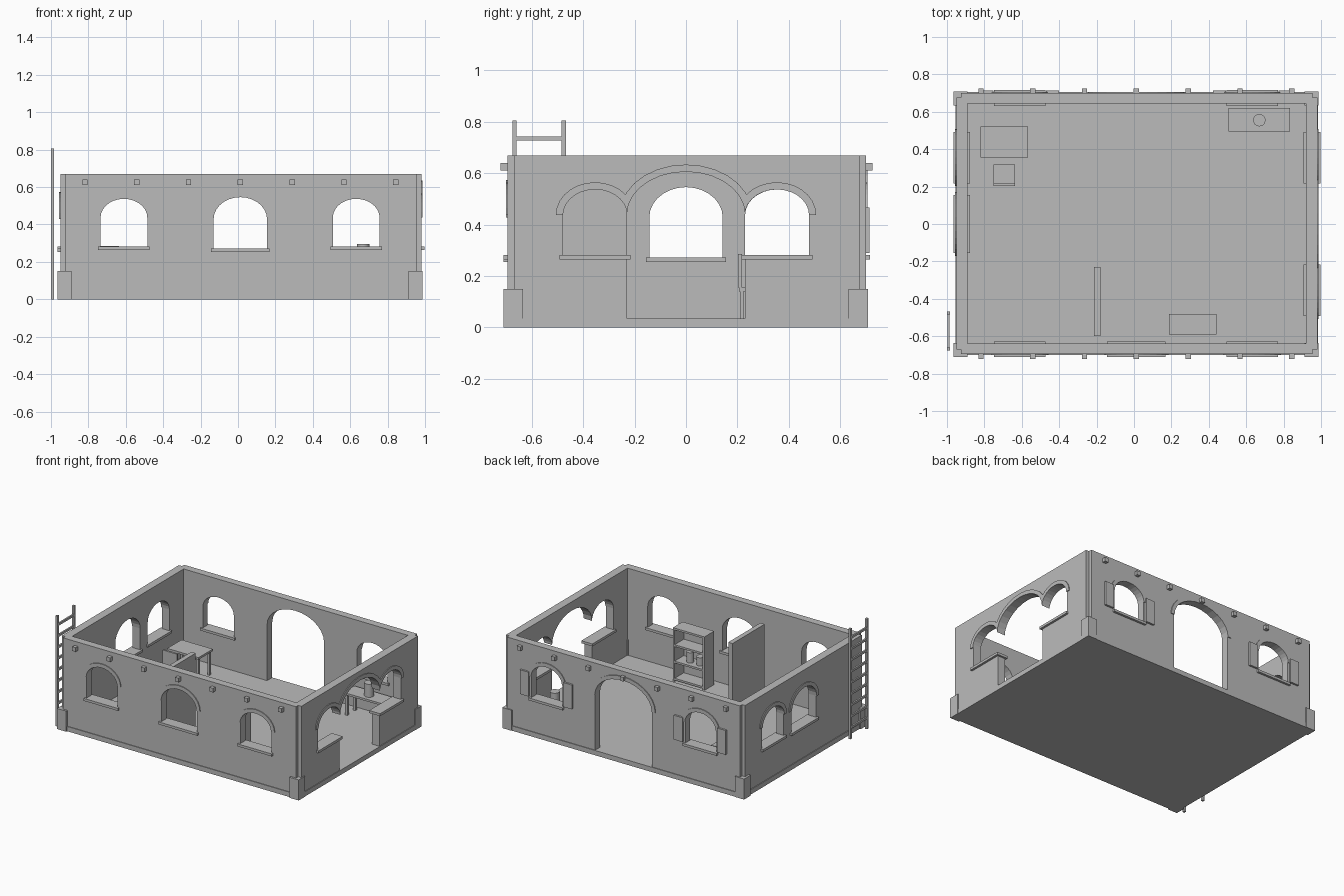
import bpy, bmesh, math
from mathutils import Matrix

if "Cube" in bpy.data.objects:
    bpy.data.objects.remove(bpy.data.objects["Cube"])

grey = bpy.data.materials.new("plain grey")
grey.diffuse_color = (0.5, 0.5, 0.5, 1)
grey.use_nodes = True
grey.node_tree.nodes["Principled BSDF"].inputs["Base Color"].default_value = grey.diffuse_color

# Outer wall faces, inner wall faces and main heights
X0, X1, Y0, Y1 = -0.95, 0.98, -0.695, 0.70
IX0, IX1, IY0, IY1 = -0.89, 0.92, -0.64, 0.645
FLOOR, TOP = 0.035, 0.67
MID = 0.0125


def finish(name, bm):
    bmesh.ops.recalc_face_normals(bm, faces=bm.faces)
    mesh = bpy.data.meshes.new(name)
    bm.to_mesh(mesh)
    bm.free()
    ob = bpy.data.objects.new(name, mesh)
    bpy.context.collection.objects.link(ob)
    mesh.materials.append(grey)
    return ob


def boxes(name, specs):
    """One object from boxes given as (x0, x1, y0, y1, z0, z1)."""
    bm = bmesh.new()
    for x0, x1, y0, y1, z0, z1 in specs:
        m = Matrix.Translation(((x0 + x1) / 2, (y0 + y1) / 2, (z0 + z1) / 2))
        m = m @ Matrix.Diagonal((x1 - x0, y1 - y0, z1 - z0, 1))
        bmesh.ops.create_cube(bm, size=1, matrix=m)
    return finish(name, bm)


def pot(name, x, y, z, r, h):
    bm = bmesh.new()
    bmesh.ops.create_cone(bm, cap_ends=True, segments=20, radius1=r, radius2=r, depth=h,
                          matrix=Matrix.Translation((x, y, z + h / 2)))
    ob = finish(name, bm)
    for p in ob.data.polygons:
        p.use_smooth = len(p.vertices) == 4
    return ob


def arch(name, side, c, half, z0, spring, rise, d0, d1):
    """Arched prism; c runs along the wall, d0..d1 through it."""
    pts = [(c - half, z0), (c + half, z0)] if z0 < spring else []
    n = 14
    pts += [(c + half * math.cos(math.pi * i / n), spring + rise * math.sin(math.pi * i / n))
            for i in range(n + 1)]
    bm = bmesh.new()
    rings = []
    for d in (d0, d1):
        rings.append([bm.verts.new((u, d, z) if side in ("front", "back") else (d, u, z))
                      for u, z in pts])
    for ring in rings:
        bm.faces.new(ring)
    for i in range(len(pts)):
        j = (i + 1) % len(pts)
        bm.faces.new((rings[0][i], rings[0][j], rings[1][j], rings[1][i]))
    return finish(name, bm)


def cut(ob, cutter):
    mod = ob.modifiers.new("opening", 'BOOLEAN')
    mod.operation, mod.solver, mod.object = 'DIFFERENCE', 'EXACT', cutter
    cutter.hide_render = True
    cutter.display_type = 'WIRE'


# Floor slab with a slight plinth edge
boxes("floor_slab", [(X0 - .005, X1 + .005, Y0 - .005, Y1 + .005, 0, FLOOR)])

# Wall ring with notched outer corners
walls = boxes("walls", [(X0, X1, Y0, Y1, .02, TOP)])
cut(walls, boxes("room_cutter", [(IX0, IX1, IY0, IY1, -.1, 1)]))
N = .025
for i, x in enumerate((X0, X1)):
    for j, y in enumerate((Y0, Y1)):
        cut(walls, boxes(f"corner_cutter_{i}{j}", [(x - N, x + N, y - N, y + N, -.1, 1)]))

# Outer face, inner face and outward direction of each wall
SIDES = {"front": (Y0, IY0, -1), "back": (Y1, IY1, 1),
         "left": (X0, IX0, -1), "right": (X1, IX1, 1)}
SMALL = (.125, .28, .437, .1)      # half width, bottom, spring, rise
LARGE = (.143, .27, .428, .118)
DOOR = (.23, FLOOR, .44, .166)
OPENINGS = {"front": [(-.61, SMALL), (MID, LARGE), (.632, SMALL)],
            "back": [(-.61, SMALL), (MID, DOOR), (.632, SMALL)],
            "left": [(0, LARGE), (.355, SMALL)],
            "right": [(-.354, SMALL), (0, DOOR), (.354, SMALL)]}

for side, items in OPENINGS.items():
    outer, inner, out = SIDES[side]
    along_x = side in ("front", "back")
    cutters, trims = [], []
    for k, (c, (half, z0, spring, rise)) in enumerate(items):
        # Opening through the wall
        cutter = arch(f"{side}_opening_cutter_{k}", side, c, half, z0, spring, rise,
                      outer + out * .04, inner - out * .04)
        cut(walls, cutter)
        cutters.append(cutter)
        # Thin raised band over the arch
        trims.append(arch(f"{side}_arch_band_{k}", side, c, half + .028, spring, spring,
                          rise + .028, outer - out * .01, outer + out * .006))
        # Window sill
        if z0 > FLOOR:
            a, b = sorted((outer + out * .016, inner - out * .013))
            u = (c - half - .013, c + half + .013)
            xy = (*u, a, b) if along_x else (a, b, *u)
            boxes(f"{side}_sill_{k}", [(*xy, z0 - .016, z0 + .002)])
    for trim in trims:
        for cutter in cutters:
            cut(trim, cutter)

# Open shutters beside the back windows
for k, c in enumerate((-.61, .632)):
    boxes(f"shutters_{k}", [(c + s * .175 - .035, c + s * .175 + .035, Y1 - .003, .714, .29, .467)
                            for s in (-1, 1)])

# Corner foot blocks
boxes("corner_blocks", [(x, x + .075, y, y + .075, 0, .15)
                        for x in (-.965, .912) for y in (-.71, .633)])

# Beam ends along the front and back walls
beam_x = [MID + .277 * i for i in range(-3, 4)]
boxes("front_beam_ends", [(x - .014, x + .014, -.722, Y0 + .01, .61, .64) for x in beam_x])
boxes("back_beam_ends", [(x - .014, x + .014, Y1 - .01, .725, .61, .64) for x in beam_x])

# Ladder beside the left wall
boxes("ladder_rails", [(-1, -.984, y, y + .017, 0, .805) for y in (-.676, -.484)])
boxes("ladder_rungs", [(-.998, -.986, -.665, -.478, .08 + .082 * i - .008, .08 + .082 * i + .008)
                       for i in range(9)])

# Partition wall
boxes("partition", [(-.215, -.18, -.6, -.23, FLOOR, .58)])


def table(name, x0, x1, y0, y1, z, t=.015, leg=.018, inset=.008):
    parts = [(x0, x1, y0, y1, z - t, z)]
    for x in (x0 + inset, x1 - inset - leg):
        for y in (y0 + inset, y1 - inset - leg):
            parts.append((x, x + leg, y, y + leg, FLOOR, z - t))
    return boxes(name, parts)


# Table, chair and work bench
table("table", -.82, -.567, .355, .52, .22)
table("chair_seat", -.75, -.635, .207, .317, .155, leg=.012, inset=.004)
boxes("chair_back", [(-.75, -.635, .203, .217, .155, .285)])
table("work_bench", .505, .835, .495, .62, .2)
pot("bench_pot", .67, .555, .2, .033, .095)

# Shelf unit with pots
SX0, SX1, SY0, SY1, T = .187, .442, -.592, -.48, .014
shelf = [(x, x + T, SY0, SY1, FLOOR, .425) for x in (SX0, SX1 - T)]
shelf += [(SX0 + T, SX1 - T, SY0, SY1, z, z + T) for z in (.045, .17, .29, .411)]
shelf.append((SX0 + T, SX1 - T, SY0, SY0 + .006, FLOOR, .425))
boxes("shelf_unit", shelf)
pot("shelf_pot_low", .26, -.535, .184, .026, .06)
pot("shelf_pot_high", .34, -.535, .184, .026, .075)
